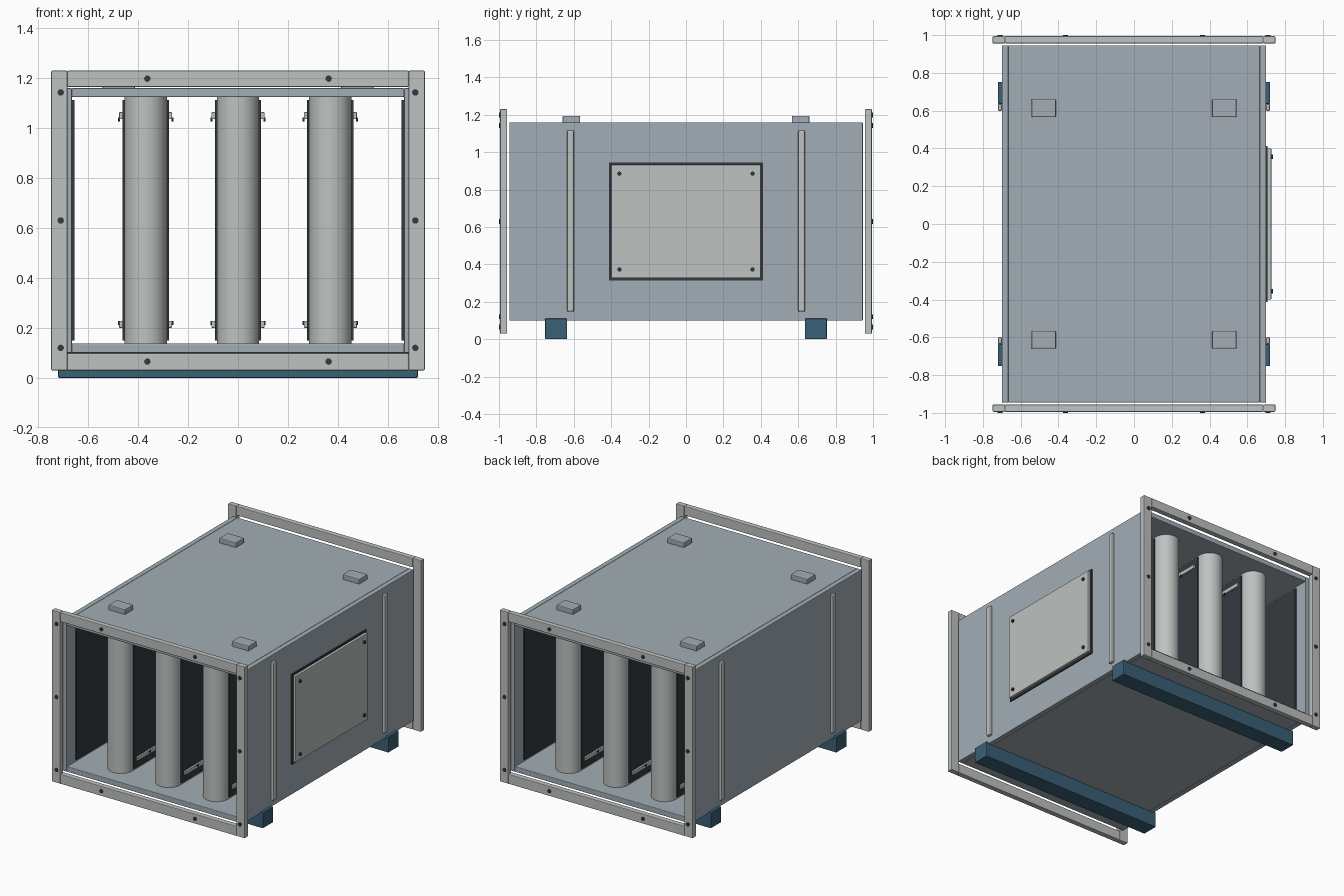
import bpy, bmesh, math
from mathutils import Matrix

if "Cube" in bpy.data.objects:
    bpy.data.objects.remove(bpy.data.objects["Cube"])


def material(name, rgb):
    m = bpy.data.materials.new(name)
    m.diffuse_color = (*rgb, 1)
    m.use_nodes = True
    m.node_tree.nodes["Principled BSDF"].inputs["Base Color"].default_value = m.diffuse_color
    return m


CASING = material("casing_grey", (0.36, 0.42, 0.46))
STEEL = material("light_steel", (0.51, 0.54, 0.53))
DARK = material("dark_metal", (0.035, 0.042, 0.05))
BLUE = material("skid_blue", (0.042, 0.115, 0.18))


def finish(name, bm, mat, bevel=0):
    mesh = bpy.data.meshes.new(name)
    bm.to_mesh(mesh)
    bm.free()
    ob = bpy.data.objects.new(name, mesh)
    bpy.context.collection.objects.link(ob)
    mesh.materials.append(mat)
    if bevel:
        mod = ob.modifiers.new("bevel", 'BEVEL')
        mod.width = bevel
        mod.segments = 2
    return ob


def box(name, x, y, z, mat, bevel=0):
    """Box from (min, max) ranges."""
    bm = bmesh.new()
    bmesh.ops.create_cube(bm, size=1)
    for v in bm.verts:
        v.co = [(r[0] + r[1]) / 2 + c * (r[1] - r[0]) for r, c in zip((x, y, z), v.co)]
    return finish(name, bm, mat, bevel)


def span(s, a, b):
    """Range a..b mirrored by sign s."""
    return tuple(sorted((s * a, s * b)))


def bolt(name, pos, axis, r=0.013, depth=0.016):
    bm = bmesh.new()
    rot = Matrix.Rotation(math.pi / 2, 4, 'Y' if axis == 'x' else 'X')
    bmesh.ops.create_cone(bm, cap_ends=True, segments=12, radius1=r, radius2=r,
                          depth=depth, matrix=Matrix.Translation(pos) @ rot)
    return finish(name, bm, DARK)


# Casing panels
box("floor_panel", (-0.665, 0.665), (-0.945, 0.945), (0.10, 0.138), CASING, 0.004)
box("roof_panel", (-0.665, 0.665), (-0.945, 0.945), (1.124, 1.16), CASING, 0.004)
for s in (-1, 1):
    box("side_panel", span(s, 0.665, 0.70), (-0.945, 0.945), (0.10, 1.16), CASING, 0.004)
    box("side_liner", span(s, 0.655, 0.667), (-0.85, 0.85), (0.15, 1.112), DARK)

# End flanges with bolts
for s in (-1, 1):
    y = span(s, 0.956, 0.994)
    for t in (-1, 1):
        box("flange_side", span(t, 0.683, 0.748), y, (0.03, 1.23), STEEL, 0.004)
        for z in (0.12, 0.63, 1.143):
            bolt("flange_bolt", (t * 0.71, s * 0.992, z), 'y')
        for z in (0.065, 1.198):
            bolt("flange_bolt", (t * 0.363, s * 0.992, z), 'y')
    box("flange_bottom", (-0.683, 0.683), y, (0.03, 0.098), STEEL, 0.004)
    box("flange_top", (-0.683, 0.683), y, (1.165, 1.23), STEEL, 0.004)

# Sound baffles with round noses, perforated side sheets and rails
R, NOSE = 0.085, 0.765
for cx in (-0.37, 0, 0.37):
    bm = bmesh.new()
    ring = []
    for s in (1, -1):
        for i in range(25):
            a = math.pi * i / 24
            ring.append(bm.verts.new((cx + s * R * math.cos(a),
                                      s * (NOSE + R * math.sin(a)), 0.136)))
    face = bm.faces.new(ring)
    top = bmesh.ops.extrude_face_region(bm, geom=[face])
    bmesh.ops.translate(bm, vec=(0, 0, 0.99),
                        verts=[v for v in top["geom"] if isinstance(v, bmesh.types.BMVert)])
    bmesh.ops.recalc_face_normals(bm, faces=bm.faces)
    ob = finish("baffle", bm, STEEL)
    bpy.context.view_layer.objects.active = ob
    ob.select_set(True)
    bpy.ops.object.shade_smooth_by_angle(angle=math.radians(30))
    ob.select_set(False)
    for s in (-1, 1):
        x = sorted((cx + s * 0.084, cx + s * 0.093))
        box("baffle_sheet", x, (-0.755, 0.755), (0.15, 1.112), DARK)
        x = sorted((cx + s * 0.092, cx + s * 0.106))
        for z, zs in ((0.214, 0.22), (1.05, 1.034)):
            box("baffle_rail", x, (-0.73, 0.73), (z - 0.014, z + 0.014), STEEL, 0.003)
            for y in (-0.6, 0, 0.6):
                bolt("rail_screw", (cx + s * 0.107, y, zs), 'x', 0.008, 0.008)

# Access door on the right side
box("door_gasket", (0.698, 0.708), (-0.412, 0.412), (0.314, 0.945), DARK)
box("door_cover", (0.706, 0.727), (-0.40, 0.40), (0.327, 0.933), STEEL, 0.004)
for y in (-0.356, 0.356):
    for z in (0.373, 0.885):
        bolt("door_bolt", (0.73, y, z), 'x', 0.011, 0.014)

# Side ribs, lifting pads and skids
for t in (-1, 1):
    y = span(t, 0.599, 0.636)
    for s in (-1, 1):
        box("side_rib", span(s, 0.698, 0.721), y, (0.147, 1.117), STEEL, 0.008)
        box("lifting_pad", span(s, 0.413, 0.543), span(t, 0.566, 0.66),
            (1.155, 1.194), CASING, 0.006)
    box("skid", (-0.72, 0.72), span(t, 0.636, 0.753), (0, 0.11), BLUE, 0.004)
